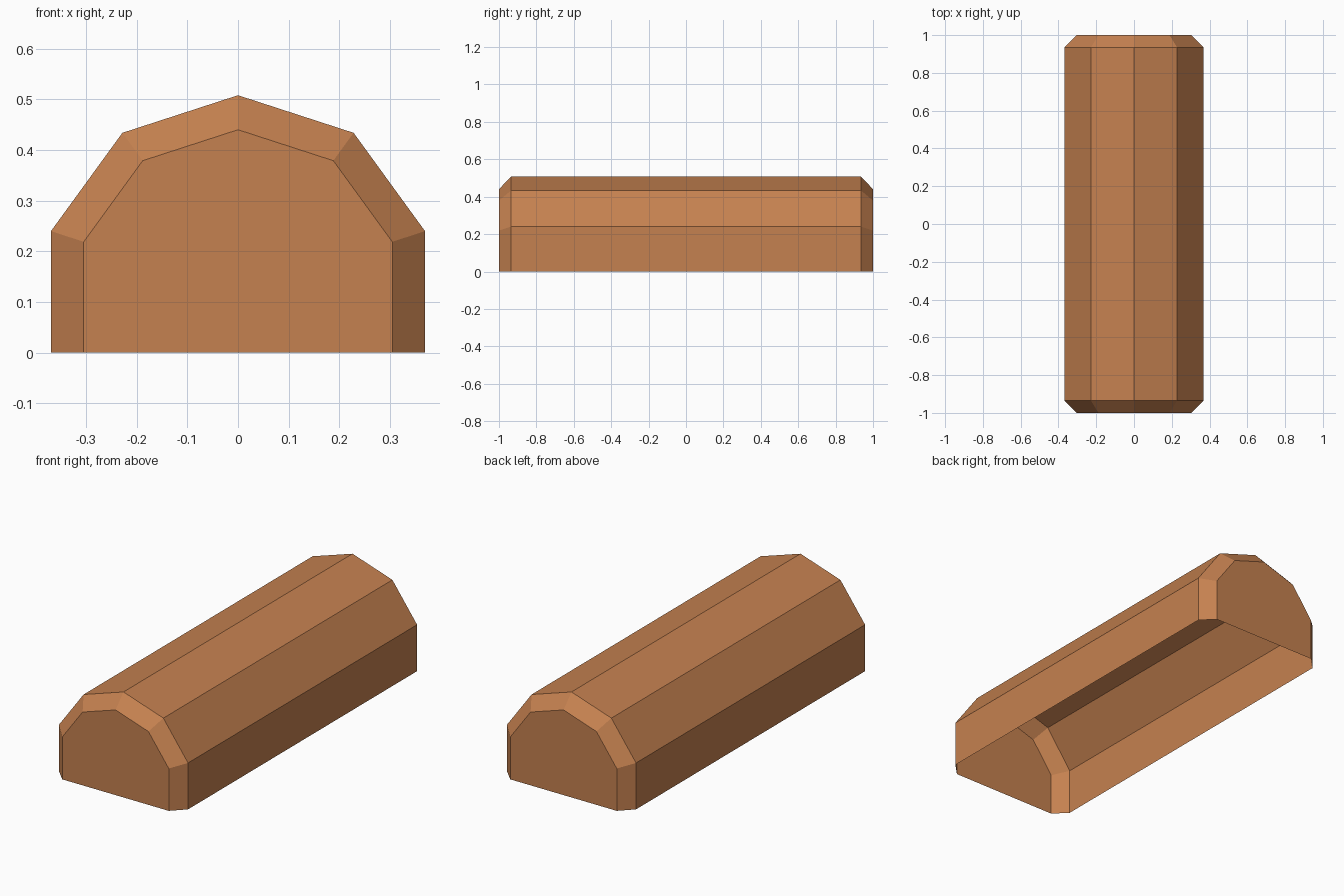
import bpy, bmesh, math

if "Cube" in bpy.data.objects:
    bpy.data.objects.remove(bpy.data.objects["Cube"])

# Single terracotta colour
clay = bpy.data.materials.new("terracotta")
clay.diffuse_color = (0.56, 0.22, 0.08, 1)
clay.use_nodes = True
clay.node_tree.nodes["Principled BSDF"].inputs["Base Color"].default_value = clay.diffuse_color

CENTRE_Z = 0.12


def arch(bm, radius, y):
    """Upper part of a decagon with straight legs down to the ground."""
    pts = [(radius * math.cos(math.radians(a)),
            CENTRE_Z + radius * math.sin(math.radians(a)))
           for a in (18, 54, 90, 126, 162)]
    pts = [(pts[0][0], 0)] + pts + [(pts[-1][0], 0)]
    return [bm.verts.new((x, y, z)) for x, z in pts]


# Open-bottomed shell: small end arch, full arch, full arch, small end arch
bm = bmesh.new()
rings = [arch(bm, r, y) for r, y in
         ((0.32, -1), (0.388, -0.935), (0.388, 0.935), (0.32, 1))]
for a, b in zip(rings, rings[1:]):
    for i in range(len(a) - 1):
        bm.faces.new((a[i], a[i + 1], b[i + 1], b[i]))

# Flat end caps
bm.faces.new(rings[0])
bm.faces.new(rings[-1])
bmesh.ops.recalc_face_normals(bm, faces=bm.faces)

# Make sure the open shell faces outward
bm.normal_update()
if max(bm.faces, key=lambda f: f.calc_center_median().z).normal.z < 0:
    bmesh.ops.reverse_faces(bm, faces=bm.faces)

mesh = bpy.data.meshes.new("arched_shell")
bm.to_mesh(mesh)
bm.free()
mesh.materials.append(clay)
shell = bpy.data.objects.new("arched_shell", mesh)
bpy.context.collection.objects.link(shell)
